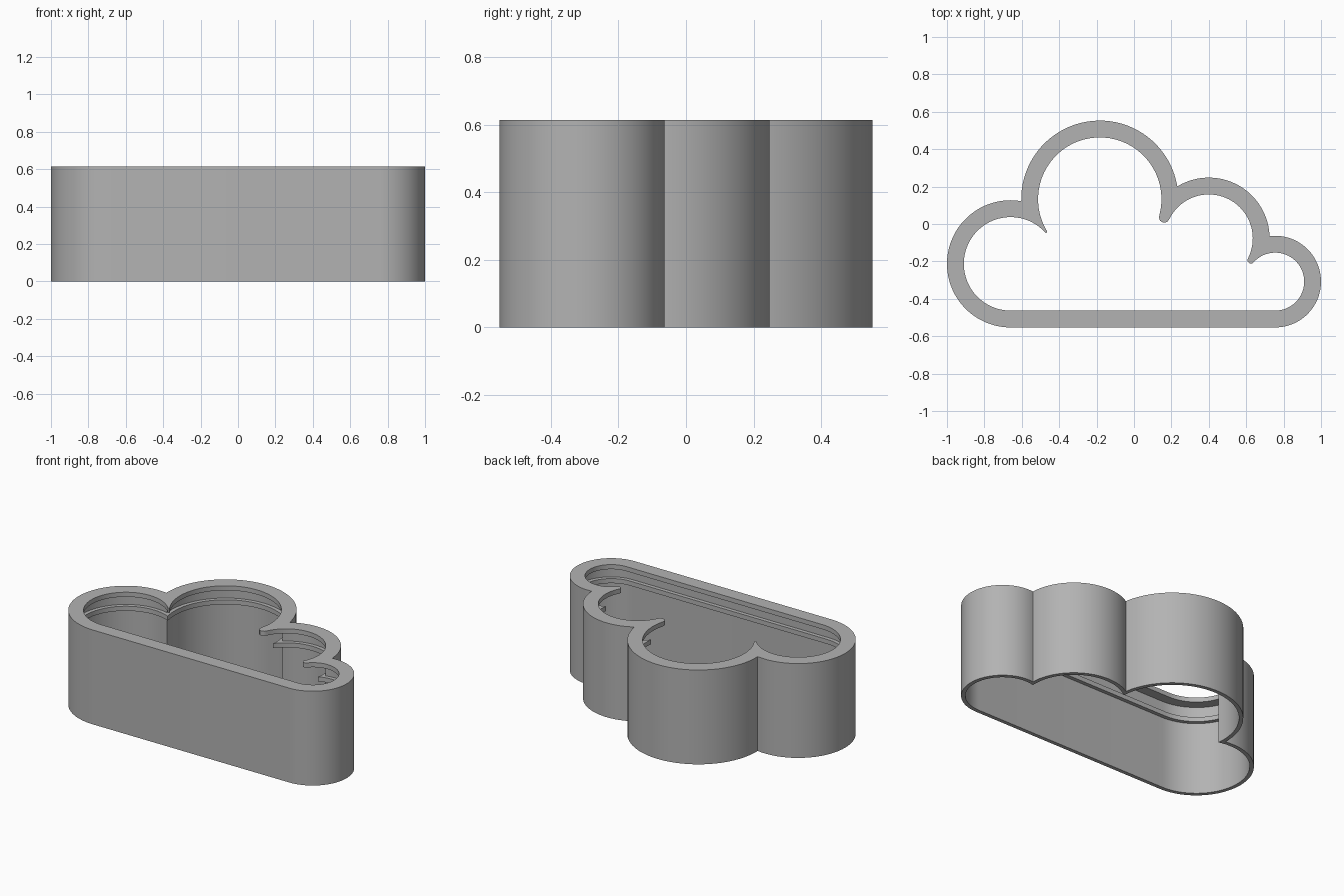
import bpy
import bmesh
from math import atan2, cos, sin, pi, tau, sqrt
from mathutils import Vector

cube = bpy.data.objects.get("Cube")
if cube:
    bpy.data.objects.remove(cube)

HEIGHT = 0.615
ARC_STEPS = 40
CAP_STEPS = 6

# Lobes of the cloud outline, clockwise from the left end: centre and radius
LOBES = [(Vector((-0.66, -0.213)), 0.34),
         (Vector((-0.183, 0.133)), 0.42),
         (Vector((0.4, -0.077)), 0.325),
         (Vector((0.755, -0.308)), 0.245)]


def angle_to(centre, point):
    d = point - centre
    return atan2(d.y, d.x)


def valley(a, b, inset):
    """Point where two neighbouring inset lobes meet, or nearly meet."""
    (ca, ra), (cb, rb) = a, b
    ra, rb = ra - inset, rb - inset
    axis = cb - ca
    d = axis.length
    axis.normalize()
    up = Vector((-axis.y, axis.x))
    if ra + rb > d:
        along = (d * d + ra * ra - rb * rb) / (2 * d)
        return ca + axis * along + up * sqrt(max(ra * ra - along * along, 0))
    return ca + axis * (ra + d - rb) / 2 + up * 0.028


def outline(inset):
    """Cloud loop moved inward; every inset gives the same point count."""
    tips = [valley(a, b, inset) for a, b in zip(LOBES, LOBES[1:])]
    points = []
    for i, (centre, radius) in enumerate(LOBES):
        start = angle_to(centre, tips[i - 1]) % tau if i else 1.5 * pi
        end = angle_to(centre, tips[i]) if i < len(tips) else -pi / 2
        arc = []
        for k in range(ARC_STEPS + 1):
            t = start + (end - start) * k / ARC_STEPS
            arc.append(centre + Vector((cos(t), sin(t))) * (radius - inset))
        # Rounded tip between lobes
        if points:
            half = (points[-1] - arc[0]) / 2
            middle = (points[-1] + arc[0]) / 2
            side = Vector((-half.y, half.x))
            for k in range(1, CAP_STEPS):
                t = pi * k / CAP_STEPS
                points.append(middle + half * cos(t) + side * sin(t))
        points += arc
    return points


# Wall section: inset and height, with a wide top rim and a narrower inner ledge
WALL, LEDGE, RIM = 0.025, 0.05, 0.09
section = [(0, 0), (0, HEIGHT), (RIM, HEIGHT), (RIM, HEIGHT - 0.03),
           (WALL, HEIGHT - 0.03), (WALL, 0.505), (LEDGE, 0.505),
           (LEDGE, 0.475), (WALL, 0.475), (WALL, 0)]

bm = bmesh.new()
loops = [[bm.verts.new((p.x, p.y, z)) for p in outline(inset)]
         for inset, z in section]
for i, lower in enumerate(loops):
    upper = loops[(i + 1) % len(loops)]
    for k in range(len(lower)):
        n = (k + 1) % len(lower)
        bm.faces.new((lower[k], lower[n], upper[n], upper[k]))
bmesh.ops.remove_doubles(bm, verts=bm.verts, dist=0.0001)
bmesh.ops.recalc_face_normals(bm, faces=bm.faces)

mesh = bpy.data.meshes.new("cloud_cutter")
bm.to_mesh(mesh)
bm.free()
cutter = bpy.data.objects.new("cloud_cutter", mesh)
bpy.context.collection.objects.link(cutter)

# Plain grey plastic
grey = bpy.data.materials.new("light_grey")
grey.use_nodes = True
colour = (0.45, 0.45, 0.45, 1)
grey.diffuse_color = colour
grey.node_tree.nodes["Principled BSDF"].inputs["Base Color"].default_value = colour
mesh.materials.append(grey)

# Smooth curved walls, crisp rims
bpy.ops.object.select_all(action="DESELECT")
cutter.select_set(True)
bpy.context.view_layer.objects.active = cutter
bpy.ops.object.shade_smooth_by_angle(angle=pi / 6)
